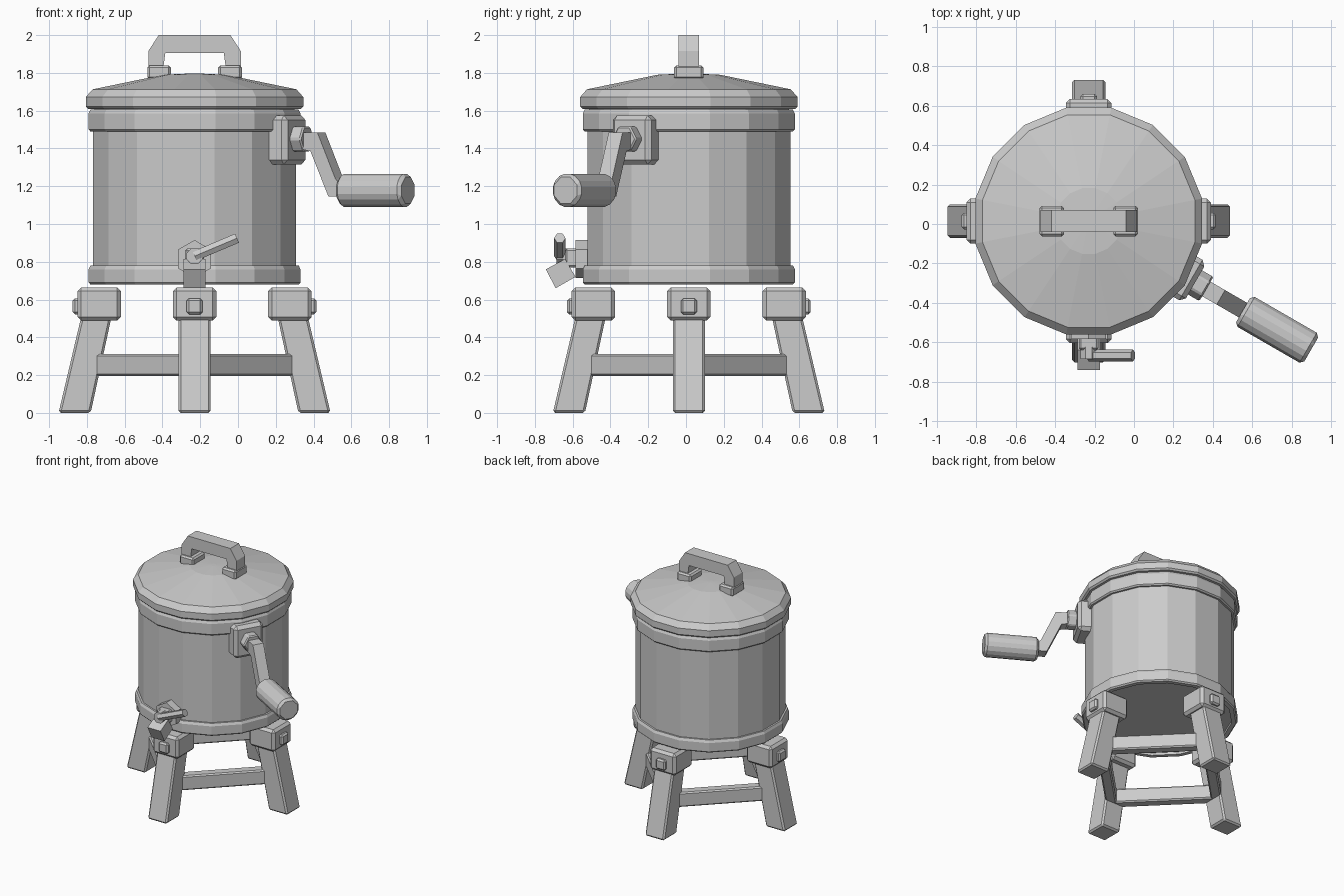
import bpy, bmesh
from math import pi, cos, sin, radians
from mathutils import Vector, Matrix

cube = bpy.data.objects.get("Cube")
if cube:
    bpy.data.objects.remove(cube)

CENTRE = Matrix.Translation((-0.23, 0.015, 0))   # axis of the drum

grey = bpy.data.materials.new("plain grey")
grey.use_nodes = True
COLOUR = (0.6, 0.6, 0.6, 1)
grey.diffuse_color = COLOUR
grey.node_tree.nodes["Principled BSDF"].inputs["Base Color"].default_value = COLOUR


def finish(name, bm, matrix, bevel=0):
    bmesh.ops.recalc_face_normals(bm, faces=bm.faces)
    mesh = bpy.data.meshes.new(name)
    bm.to_mesh(mesh)
    bm.free()
    mesh.materials.append(grey)
    obj = bpy.data.objects.new(name, mesh)
    obj.matrix_world = CENTRE @ matrix
    bpy.context.collection.objects.link(obj)
    if bevel:
        mod = obj.modifiers.new("Bevel", "BEVEL")
        mod.width = bevel
        mod.segments = 1
        mod.limit_method = "ANGLE"
        mod.angle_limit = radians(40)
    return obj


def turned(angle):
    return Matrix.Rotation(radians(angle), 4, "Z")


def lathe(name, profile, sides=16, matrix=Matrix(), bevel=0, closed=False):
    """Spin (radius, height) points; an open profile is capped at both ends."""
    bm = bmesh.new()
    rings = []
    for r, z in profile:
        angles = [2 * pi * (i + 0.5) / sides for i in range(sides)]
        rings.append([bm.verts.new((r * cos(a), r * sin(a), z)) for a in angles])
    pairs = list(zip(rings, rings[1:]))
    if closed:
        pairs.append((rings[-1], rings[0]))
    else:
        bm.faces.new(rings[0])
        bm.faces.new(rings[-1])
    for low, high in pairs:
        for i in range(sides):
            j = (i + 1) % sides
            bm.faces.new((low[i], low[j], high[j], high[i]))
    return finish(name, bm, matrix, bevel)


def slab(name, profile, width, angle=0, bevel=0):
    """Extrude an (outward, height) outline sideways, then turn it about the axis."""
    bm = bmesh.new()
    face = bm.faces.new([bm.verts.new((r, -width / 2, z)) for r, z in profile])
    new = bmesh.ops.extrude_face_region(bm, geom=[face])["geom"]
    verts = [v for v in new if isinstance(v, bmesh.types.BMVert)]
    bmesh.ops.translate(bm, verts=verts, vec=(0, width, 0))
    return finish(name, bm, turned(angle), bevel)


def box(name, r0, r1, z0, z1, width, angle=0, bevel=0):
    return slab(name, [(r0, z0), (r1, z0), (r1, z1), (r0, z1)], width, angle, bevel)


def rod(name, start, end, radius, sides, angle=0, bevel=0):
    """Straight faceted rod between two points."""
    start, end = Vector(start), Vector(end)
    axis = end - start
    side = Vector((0, 0, 1)).cross(axis).normalized()
    up = axis.normalized().cross(side)
    frame = Matrix((up, side, -axis.normalized())).transposed().to_4x4()
    frame = turned(angle) @ Matrix.Translation(start) @ frame
    return lathe(name, [(radius, 0), (radius, -axis.length)], sides, frame, bevel)


# Drum with a band at each end
lathe("drum", [(0.548, 0.70), (0.548, 1.60)])
for name, z0, z1 in (("lower_band", 0.68, 0.78), ("upper_band", 1.49, 1.605)):
    lathe(name, [(0.53, z0), (0.562, z0), (0.572, z0 + 0.01), (0.572, z1 - 0.02),
                 (0.562, z1), (0.53, z1)], closed=True)

# Lid with a shallow cone top
lathe("lid", [(0.54, 1.595), (0.54, 1.61), (0.575, 1.61), (0.587, 1.622), (0.587, 1.672),
              (0.55, 1.713), (0.17, 1.79), (0.02, 1.797)])

# Lid handle and its feet
half = [(0.165, 1.83), (0.245, 1.83), (0.245, 1.915), (0.19, 2.0)]
strap = half + [(-x, z) for x, z in reversed(half)] + [(-0.155, 1.905), (0.155, 1.905)]
slab("lid_handle", strap, 0.11)
for angle in (0, 180):
    box("handle_foot", 0.125, 0.25, 1.765, 1.84, 0.155, angle, 0.012)

# Four splayed legs with blocks, bolts and rails between them
for angle in (0, 90, 180, 270):
    slab("leg", [(0.55, 0), (0.72, 0), (0.595, 0.53), (0.435, 0.53)], 0.17, angle, 0.012)
    box("leg_block", 0.39, 0.62, 0.488, 0.664, 0.23, angle, 0.02)
    box("leg_bolt", 0.60, 0.645, 0.522, 0.606, 0.084, angle, 0.012)
    box("rail", 0.345, 0.425, 0.195, 0.312, 0.77, angle + 45, 0.01)

# Crank: mount, hub, arm and grip
CRANK = -30
box("crank_mount", 0.50, 0.624, 1.315, 1.575, 0.237, CRANK, 0.025)
rod("crank_hub", (0.60, 0, 1.45), (0.69, 0, 1.45), 0.075, 6, CRANK, 0.008)
slab("crank_arm", [(0.66, 1.40), (0.733, 1.385), (0.843, 1.145), (0.93, 1.145),
                   (0.93, 1.19), (0.885, 1.24), (0.775, 1.485), (0.66, 1.485)], 0.085, CRANK)
rod("crank_grip", (0.905, 0, 1.178), (1.305, 0, 1.178), 0.095, 8, CRANK, 0.018)

# Tap: plate, body, spout and lever
FRONT = -90
plate = lathe("tap_plate", [(0.1, 0.5), (0.1, 0.6)], 6,
              turned(FRONT) @ Matrix.Translation((0, 0, 0.815)) @ Matrix.Rotation(pi / 2, 4, "Y")
              @ turned(30))
box("tap_body", 0.58, 0.655, 0.77, 0.87, 0.1, FRONT, 0.01)
slab("tap_spout", [(0.60, 0.72), (0.705, 0.66), (0.757, 0.76), (0.655, 0.815)], 0.115, FRONT)
rod("tap_pivot", (0.64, 0, 0.83), (0.70, 0, 0.83), 0.045, 8, FRONT)
rod("tap_lever", (0.683, 0, 0.83), (0.683, 0.225, 0.925), 0.03, 6, FRONT)
